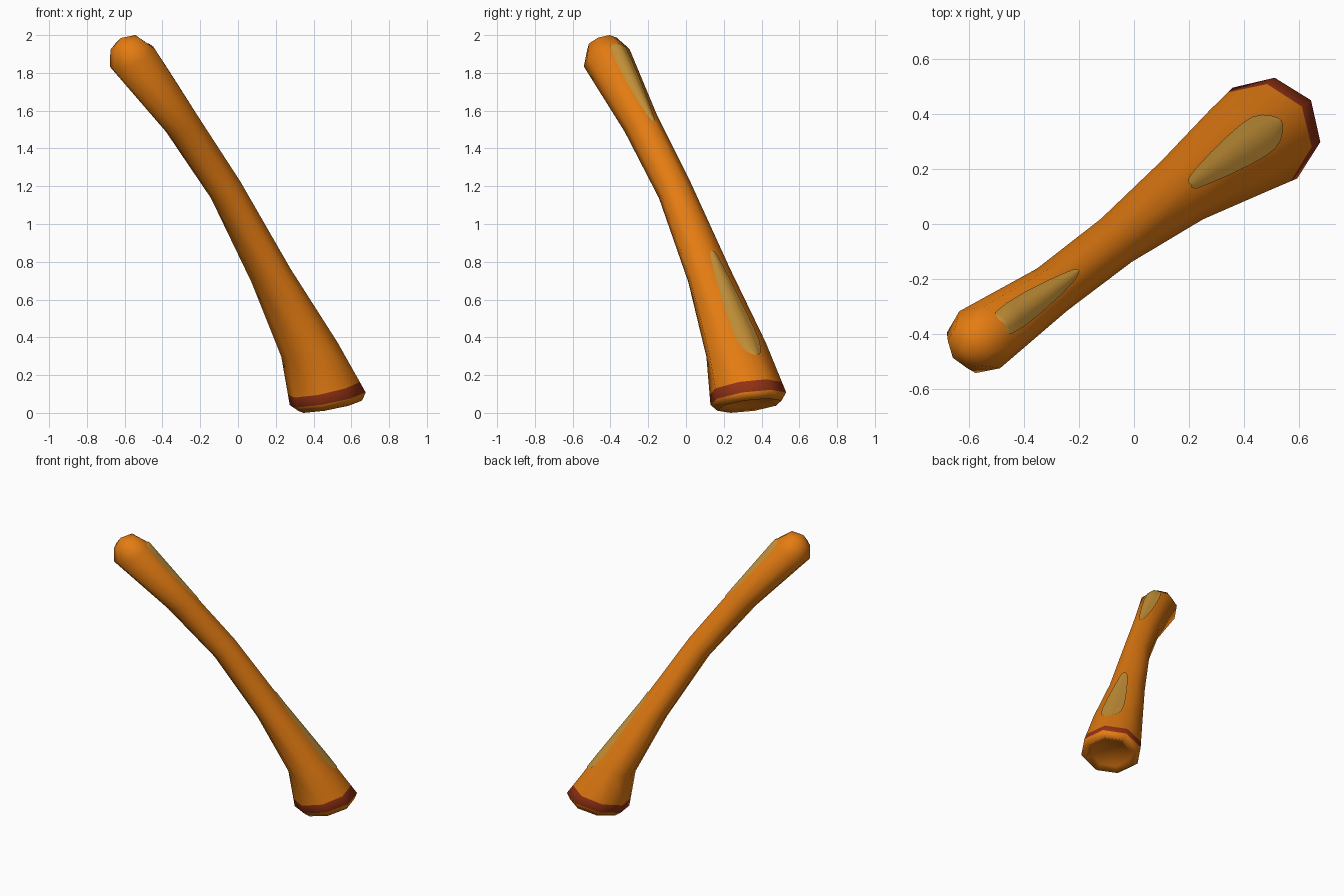
import bpy, bmesh, math
from mathutils import Vector

if "Cube" in bpy.data.objects:
    bpy.data.objects.remove(bpy.data.objects["Cube"])

def mat(name, rgb):
    m = bpy.data.materials.new(name)
    m.diffuse_color = (*rgb, 1)
    m.use_nodes = True
    m.node_tree.nodes["Principled BSDF"].inputs["Base Color"].default_value = m.diffuse_color
    return m

orange = mat("orange", (0.77, 0.20, 0.006))
rust = mat("rust_band", (0.29, 0.032, 0.007))
tan = mat("tan_patch", (0.57, 0.29, 0.04))

SIDES = 8
H = Vector((-0.58, 0.815, 0))   # sideways direction of every section
F = Vector((0.815, 0.58, 0))    # lean direction seen from above

# Sections from tip to foot: centre x, y, z, sideways radius, lean radius, lean rise
RINGS = [
    (-0.60, -0.445, 1.955, 0.085, 0.070, 0.045),   # rounded tip
    (-0.56, -0.42, 1.88, 0.127, 0.116, 0.066),
    (-0.297, -0.238, 1.53, 0.094, 0.080, 0.058),
    (-0.065, -0.06, 1.18, 0.096, 0.067, 0.062),
    (0.175, 0.123, 0.727, 0.130, 0.087, 0.050),
    (0.378, 0.265, 0.335, 0.180, 0.130, 0.054),
    (0.475, 0.33, 0.075, 0.202, 0.205, 0.047),     # widest rim
    (0.487, 0.336, 0.038, 0.172, 0.172, 0.038),    # bevelled underside
    (0.481, 0.331, 0.062, 0.130, 0.130, 0.030),    # hollow
]
# extra section for the upper edge of the coloured band
BAND = 6
RINGS.insert(BAND, tuple(a + (b - a) * 0.79 for a, b in zip(RINGS[5], RINGS[6])))

def corner(ring, k):
    x, y, z, rh, rl, rise = ring
    a = 2 * math.pi * k / SIDES
    return (Vector((x, y, z)) + math.cos(a) * (F * rl + Vector((0, 0, rise)))
            + math.sin(a) * H * rh)

def surface(s, u, lift):
    """Point on the shaft: s counts sections, u counts sides from the upper ridge."""
    i = min(int(s), len(RINGS) - 2)
    ring = tuple(a + (b - a) * (s - i) for a, b in zip(RINGS[i], RINGS[i + 1]))
    k = math.floor(u)
    p = corner(ring, k).lerp(corner(ring, k + 1), u - k)
    return p + (p - Vector(ring[:3])).normalized() * lift

def finish(name, bm, mats):
    me = bpy.data.meshes.new(name)
    bm.to_mesh(me)
    bm.free()
    for m in mats:
        me.materials.append(m)
    for p in me.polygons:
        p.use_smooth = True
    ob = bpy.data.objects.new(name, me)
    bpy.context.collection.objects.link(ob)
    return ob

# Shaft with rounded tip, coloured foot band and hollow base
bm = bmesh.new()
loops = [[bm.verts.new(corner(r, k)) for k in range(SIDES)] for r in RINGS]
for i, (a, b) in enumerate(zip(loops, loops[1:])):
    for k in range(SIDES):
        n = (k + 1) % SIDES
        f = bm.faces.new((a[k], a[n], b[n], b[k]))
        f.material_index = 1 if i == BAND else 0
for loop, tip in ((loops[0], (-0.62, -0.46, 1.985)), (loops[-1], (0.476, 0.328, 0.075))):
    c = bm.verts.new(tip)
    for k in range(SIDES):
        bm.faces.new((loop[k], loop[(k + 1) % SIDES], c))
bmesh.ops.recalc_face_normals(bm, faces=bm.faces[:])
finish("shaft", bm, [orange, rust])

# Thin teardrop patches along the upper ridge: (section, half width) pairs
def patch(name, outline):
    bm = bmesh.new()
    rows = [[bm.verts.new(surface(s, w * t, 0.005)) for t in (-1, -0.5, 0, 0.5, 1)]
            for s, w in outline]
    for a, b in zip(rows, rows[1:]):
        for k in range(4):
            bm.faces.new((a[k], b[k], b[k + 1], a[k + 1]))
    finish(name, bm, [tan])

patch("upper_patch", [(0.85, 0.22), (0.93, 0.42), (1, 0.52), (1.2, 0.60), (1.5, 0.58),
                      (1.8, 0.46), (2, 0.32), (2.08, 0.22), (2.13, 0.08)])
patch("lower_patch", [(3.83, 0.14), (3.88, 0.26), (4, 0.36), (4.3, 0.49), (4.6, 0.56),
                      (4.85, 0.58), (5, 0.54), (5.2, 0.43), (5.32, 0.28), (5.38, 0.12)])
